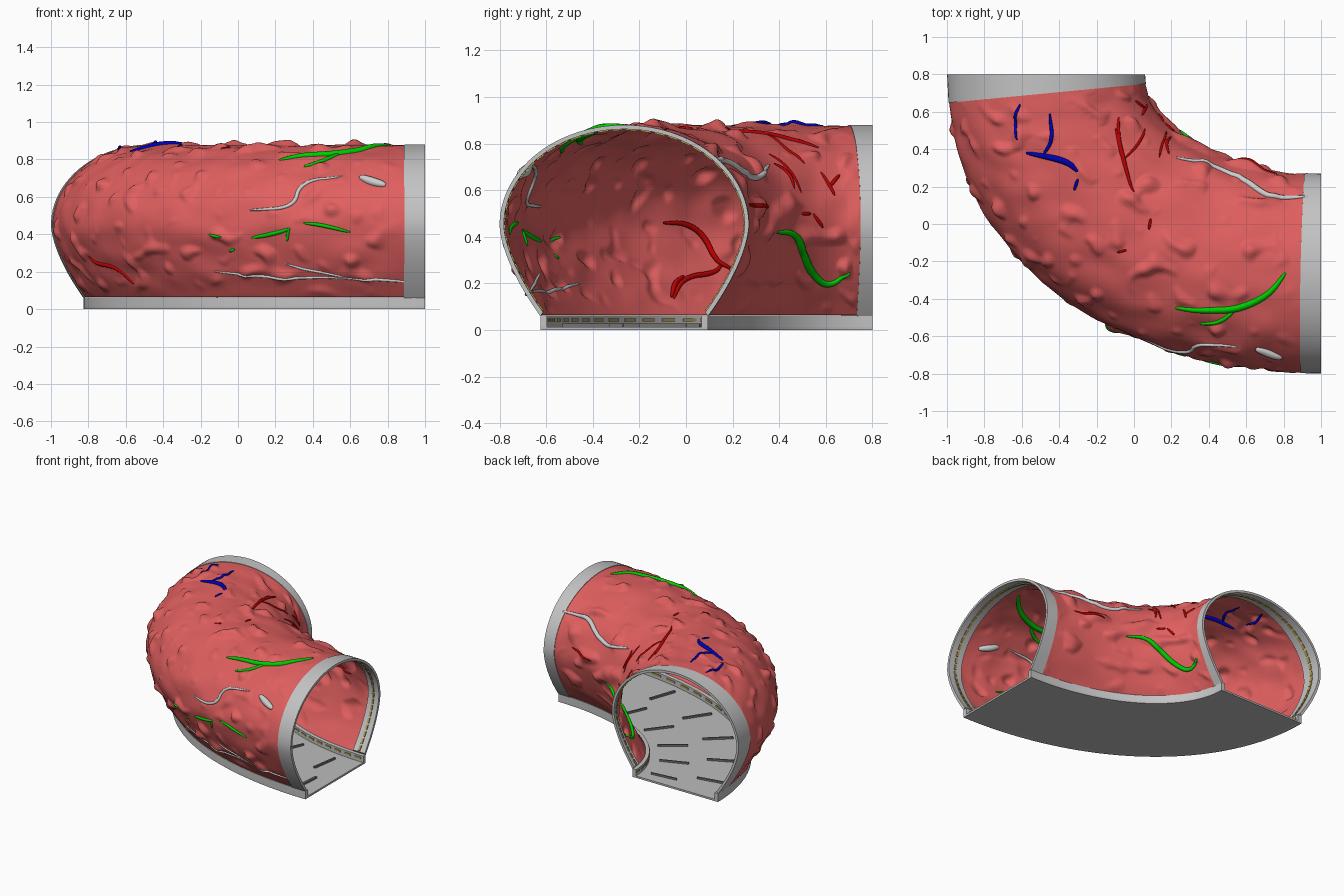
import bpy, bmesh, math
from mathutils import Vector, noise

if "Cube" in bpy.data.objects:
    bpy.data.objects.remove(bpy.data.objects["Cube"])

def mat(name, r, g, b):
    m = bpy.data.materials.new(name)
    m.diffuse_color = (r, g, b, 1)
    m.use_nodes = True
    m.node_tree.nodes["Principled BSDF"].inputs["Base Color"].default_value = m.diffuse_color
    return m

SKIN = mat("flesh red", 0.75, 0.115, 0.115)
GREY = mat("frame grey", 0.55, 0.55, 0.55)
FLOOR = mat("floor grey", 0.5, 0.5, 0.5)
DARK = mat("dark grey", 0.17, 0.17, 0.17)
GOLD = mat("dull gold", 0.45, 0.34, 0.08)
GREEN = mat("vein green", 0.0, 0.6, 0.0)
BLUE = mat("vein blue", 0.0, 0.0, 0.45)
RED = mat("vein dark red", 0.5, 0.0, 0.0)
WHITE = mat("vein pale grey", 0.62, 0.62, 0.62)
HALF = math.pi / 2

# Bend: inner and outer arcs, the outer one bulging a little; w runs -1 (outer) to 1 (inner)
def pos(t, w, z):
    u = (1 + w) / 2
    k = 1 + 0.02 * (1 - u) * math.sin(2 * t) ** 2
    return Vector((1 - k * (2 - 1.06 * u) * math.sin(t), 0.8 - k * (1.6 - 1.07 * u) * math.cos(t), z))

# Cross-section of the tunnel, q from outer foot (0) to inner foot (1)
def sec(q):
    if q > 0.5:
        w, z = sec(1 - q)
        return -w, z
    if q < 0.2:
        s = 1 - q / 0.2
        return -(1 - 0.327 * s ** 1.6), 0.45 - 0.39 * s
    th = (q - 0.2) / 0.6 * math.pi
    return -math.cos(th), 0.45 + 0.43 * math.sin(th)

def surf(t, q, d):
    w, z = sec(q)
    return pos(t, w * (1 + d / 0.53), 0.45 + (z - 0.45) * (1 + d / 0.43))

def limits(q):
    u = (1 + sec(q)[0]) / 2
    return 0.055 + 0.04 * u, HALF - 0.095

# Lumpy offset of the flesh
def lump(t, q):
    lo, hi = limits(q)
    a = min(1, max(0, (t - lo) / (hi - lo)))
    fade = min(1, 14 * min(a, 1 - a), 14 * min(q, 1 - q))
    p = surf(t, q, 0)
    n1 = noise.noise(p * 7 + Vector((t * 3, 0, 3.3)))
    n2 = noise.noise(p * 11 + Vector((t * 4, 5, 9.1)))
    return -0.004 + fade * (0.014 * n1 + 0.06 * max(0, n2 - 0.2))

def finish(bm, name, m, angle=30):
    bmesh.ops.recalc_face_normals(bm, faces=bm.faces)
    me = bpy.data.meshes.new(name)
    bm.to_mesh(me)
    bm.free()
    me.materials.append(m)
    for p in me.polygons:
        p.use_smooth = True
    me.set_sharp_from_angle(angle=math.radians(angle))
    ob = bpy.data.objects.new(name, me)
    bpy.context.collection.objects.link(ob)
    return ob

# Closed or single-sheet grid from fn(a, b, c)
def grid(bm, fn, na=1, nb=1, sheet=False):
    v = [[[bm.verts.new(fn(i / na, j / nb, c)) for j in range(nb + 1)]
          for i in range(na + 1)] for c in ((0,) if sheet else (0, 1))]
    for s in v:
        for i in range(na):
            for j in range(nb):
                bm.faces.new((s[i][j], s[i + 1][j], s[i + 1][j + 1], s[i][j + 1]))
    if sheet:
        return
    p, r = v
    for j in (0, nb):
        for i in range(na):
            bm.faces.new((p[i][j], p[i + 1][j], r[i + 1][j], r[i][j]))
    for i in (0, na):
        for j in range(nb):
            bm.faces.new((p[i][j], p[i][j + 1], r[i][j + 1], r[i][j]))

# Flesh skin
def skin_fn(a, b, c):
    lo, hi = limits(b)
    t = lo - 0.004 + (hi - lo + 0.008) * a
    return surf(t, b, lump(t, b))
bm = bmesh.new()
grid(bm, skin_fn, 190, 160, True)
finish(bm, "flesh_skin", SKIN, 80)

# End rings and the gold dashes inside them
dash = bmesh.new()
for k, name in enumerate(("right_end_ring", "rear_end_ring")):
    def ring_t(q, b):
        lo, hi = limits(q)
        return lo * b if k == 0 else hi + (HALF - hi) * b
    bm = bmesh.new()
    grid(bm, lambda a, b, c: surf(ring_t(a, b), a, -0.018 * c), 72, 1)
    finish(bm, name, GREY)
    for i in range(44):
        grid(dash, lambda a, b, c: surf(ring_t((i + 0.12 + 0.76 * a) / 44, 0.42 + 0.16 * b),
                                        (i + 0.12 + 0.76 * a) / 44, -0.017 - 0.007 * c))

# Floor plate
W = 0.673
bm = bmesh.new()
grid(bm, lambda a, b, c: pos(HALF * a, W * (2 * b - 1), 0.014 * c), 48, 1)
finish(bm, "floor", FLOOR)

# Curbs along both floor edges, with gold dashes on their inside faces
for s, name in ((-1, "outer_curb"), (1, "inner_curb")):
    bm = bmesh.new()
    grid(bm, lambda a, b, c: pos(HALF * a, s * (W - 0.055 * b), 0.062 * c), 48, 1)
    finish(bm, name, GREY)
    for i in range(20):
        grid(dash, lambda a, b, c: pos(HALF * (i + 0.2 + 0.6 * a) / 20,
                                       s * (W - 0.054 - 0.01 * c), 0.036 + 0.014 * b))
finish(dash, "gold_dashes", GOLD)

# Radial floor bars in two staggered rows
bm = bmesh.new()
for i in range(6):
    for w0, off in ((-0.5, 0.3), (0.1, 0.6)):
        t = HALF * (i + off) / 6
        grid(bm, lambda a, b, c: pos(t + 0.01 * (a - 0.5), w0 + 0.38 * b, 0.012 + 0.016 * c))
finish(bm, "floor_bars", DARK)

# Locate a point seen in one view on the tunnel surface, as (t, q)
def q_outer(z):
    if z < 0.45:
        return 0.2 * (1 - max(0, 0.45 - z) / 0.39)
    return 0.2 + 0.6 * math.asin(min(1, (z - 0.45) / 0.43)) / math.pi

def plain_locate(view, p, r):
    if view == "top":
        lo, hi = 0.0, 1.0
        for _ in range(30):
            u = (lo + hi) / 2
            f = ((1 - p) / (2 - 1.06 * u)) ** 2 + ((0.8 - r) / (1.6 - 1.07 * u)) ** 2
            lo, hi = (u, hi) if f < 1 else (lo, u)
        t = math.atan2((1 - p) / (2 - 1.06 * u), (0.8 - r) / (1.6 - 1.07 * u))
        return t, 0.2 + 0.6 * math.acos(1 - 2 * u) / math.pi
    q = q_outer(r)
    if view == "right":
        q = 1 - q
    u = (1 + sec(q)[0]) / 2
    if view == "front":
        return math.asin(min(1, (1 - p) / (2 - 1.06 * u))), q
    return math.acos(min(1, (0.8 - p) / (1.6 - 1.07 * u))), q

# Correct the located point for the bulge
def locate(view, p, r):
    i, j = {"top": (0, 1), "front": (0, 2)}.get(view, (1, 2))
    a, b = p, r
    for _ in range(3):
        t, q = plain_locate(view, a, b)
        v = surf(t, q, 0)
        a += p - v[i]
        b += (r - v[j]) if view == "top" else 0
    return plain_locate(view, a, b)

# Tapered vein hugging the flesh
def vein(name, m, view, rad, *pts):
    path = [Vector(locate(view, *p)) for p in pts]
    for _ in range(3):
        new = [path[0]]
        for a, b in zip(path, path[1:]):
            new += [a.lerp(b, 0.25), a.lerp(b, 0.75)]
        path = new + [path[-1]]
    cu = bpy.data.curves.new(name, 'CURVE')
    cu.dimensions = '3D'
    cu.bevel_depth = rad * 0.85
    cu.bevel_resolution = 2
    sp = cu.splines.new('POLY')
    sp.points.add(len(path) - 1)
    inset = -0.015 if view == "inside" else 0.0
    for i, (t, q) in enumerate(path):
        sp.points[i].co = (*surf(t, q, lump(t, q) + inset), 1)
        sp.points[i].radius = 0.25 + 0.75 * math.sin(math.pi * i / (len(path) - 1))
    sp.use_smooth = True
    cu.materials.append(m)
    ob = bpy.data.objects.new(name, cu)
    bpy.context.collection.objects.link(ob)

# Veins over the roof
vein("green_roof_vein", GREEN, "top", .023, (.22, -.45), (.38, -.46), (.55, -.46), (.72, -.38), (.81, -.26))
vein("green_roof_branch", GREEN, "top", .014, (.35, -.54), (.46, -.53), (.56, -.44))
vein("blue_vein", BLUE, "top", .02, (-.58, .38), (-.45, .36), (-.35, .33), (-.3, .28))
vein("blue_branch", BLUE, "top", .012, (-.45, .59), (-.43, .45), (-.49, .36))
vein("blue_side_vein", BLUE, "top", .011, (-.61, .64), (-.64, .55), (-.62, .45))
vein("blue_spot", BLUE, "top", .01, (-.3, .24), (-.32, .18))
vein("red_roof_vein", RED, "top", .014, (-.08, .57), (-.08, .45), (-.05, .33), (0, .17))
vein("red_roof_branch", RED, "top", .009, (.06, .51), (.03, .43), (-.05, .35))
vein("red_roof_twig", RED, "top", .008, (.18, .5), (.15, .43), (.14, .36))
vein("red_spot", RED, "top", .009, (.09, .03), (.08, -.03))
vein("red_spot_low", RED, "top", .008, (-.09, -.15), (-.04, -.14))
vein("pale_roof_vein", WHITE, "top", .02, (.23, .36), (.42, .32), (.57, .25), (.7, .16), (.8, .15), (.93, .15))
# Veins on the outer wall
vein("pale_wall_vein", WHITE, "front", .013, (.06, .53), (.3, .54), (.33, .68), (.56, .71))
vein("pale_blob", WHITE, "front", .028, (.65, .71), (.72, .685), (.79, .665))
vein("pale_low_vein", WHITE, "front", .01, (-.13, .2), (.05, .18), (.3, .165), (.59, .165))
vein("pale_low_branch", WHITE, "front", .009, (.25, .24), (.4, .2), (.58, .17))
vein("pale_low_end", WHITE, "front", .01, (.56, .165), (.75, .16), (.92, .14))
vein("green_wall_vein", GREEN, "front", .014, (.07, .38), (.18, .4), (.28, .43))
vein("green_wall_twig", GREEN, "front", .01, (.27, .43), (.26, .36))
vein("green_wall_streak", GREEN, "front", .012, (.35, .46), (.45, .45), (.6, .41))
vein("green_spot", GREEN, "front", .009, (-.15, .4), (-.08, .385))
vein("green_spot_low", GREEN, "front", .009, (-.05, .305), (-.02, .32))
vein("red_wall_vein", RED, "front", .014, (-.8, .28), (-.76, .24), (-.66, .22), (-.56, .13))
vein("red_inside_vein", RED, "inside", .016, (-.11, .46), (0, .46), (.08, .4), (.12, .29), (.2, .25))
vein("red_inside_twig", RED, "inside", .013, (-.07, .13), (-.06, .19), (-.02, .22))
# Veins on the inner wall
vein("green_inner_vein", GREEN, "right", .021, (.39, .42), (.46, .42), (.5, .34), (.54, .24), (.61, .18), (.7, .25))
for i, pts in enumerate((((.36, .84), (.45, .82), (.51, .81)), ((.38, .72), (.44, .68), (.47, .61)),
                         ((.58, .68), (.62, .62), (.64, .58)), ((.62, .62), (.66, .67)),
                         ((.275, .54), (.3, .53), (.33, .52)), ((.5, .5), (.54, .5)),
                         ((.55, .5), (.59, .44)))):
    vein("red_inner_vein_%d" % i, RED, "right", .01, *pts)
